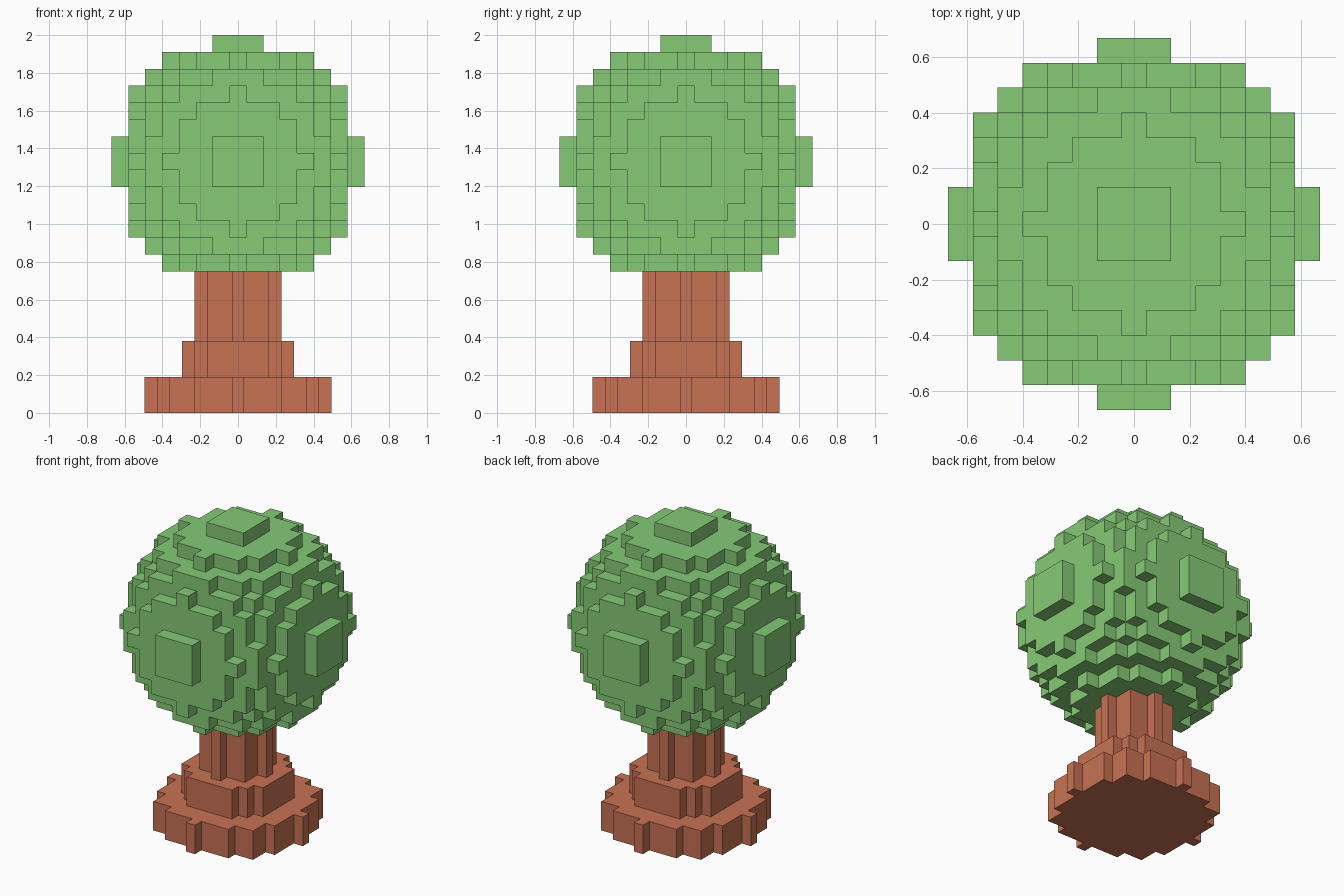
import bpy
import bmesh
from mathutils import Vector

if "Cube" in bpy.data.objects:
    bpy.data.objects.remove(bpy.data.objects["Cube"])


def make_material(name, rgb):
    mat = bpy.data.materials.new(name)
    mat.diffuse_color = (*rgb, 1.0)
    mat.use_nodes = True
    mat.node_tree.nodes["Principled BSDF"].inputs["Base Color"].default_value = mat.diffuse_color
    return mat


def block_object(name, cells, size, origin, mat):
    """Skin a set of integer cells with only their exposed block faces."""
    bm = bmesh.new()
    verts = {}

    def corner(key):
        # keys count in half cells
        if key not in verts:
            verts[key] = bm.verts.new(
                [o + 0.5 * k * s for o, k, s in zip(origin, key, size)])
        return verts[key]

    for cell in cells:
        for axis in range(3):
            for side in (-1, 1):
                neighbour = list(cell)
                neighbour[axis] += side
                if tuple(neighbour) in cells:
                    continue
                u, v = (axis + 1) % 3, (axis + 2) % 3
                loop = []
                for du, dv in ((-1, -1), (1, -1), (1, 1), (-1, 1)):
                    key = [2 * c for c in cell]
                    key[axis] += side
                    key[u] += du
                    key[v] += dv
                    loop.append(corner(tuple(key)))
                bm.faces.new(loop if side > 0 else loop[::-1])

    mesh = bpy.data.meshes.new(name)
    bm.to_mesh(mesh)
    bm.free()
    mesh.materials.append(mat)
    obj = bpy.data.objects.new(name, mesh)
    bpy.context.collection.objects.link(obj)
    return obj


green = make_material("leaf_green", (0.235, 0.591, 0.181))
brown = make_material("bark_brown", (0.578, 0.168, 0.089))

# Crown: blocky ball, 15 cells across
S = 0.0893
R = range(-7, 8)
ball = {(i, j, k) for i in R for j in R for k in R
        if i * i + j * j + k * k <= 52}
block_object("leaf_crown", ball, (S, S, S), (0, 0, 2 - 7.5 * S), green)

# Trunk: stacked blocky discs, given as half-widths per row from the centre out
foot = [7, 6, 6, 6, 5, 5, 3, 0]
step = [4, 4, 4, 3, 2]
stem = [3, 2, 2, 0]
T, H = 0.066, 0.19
stack = set()
for k, rows in enumerate((foot, step, stem, stem)):
    n = len(rows) - 1
    for j in range(-n, n + 1):
        w = rows[abs(j)]
        stack |= {(i, j, k) for i in range(-w, w + 1)}
block_object("trunk", stack, (T, T, H), (0, 0, H / 2), brown)
